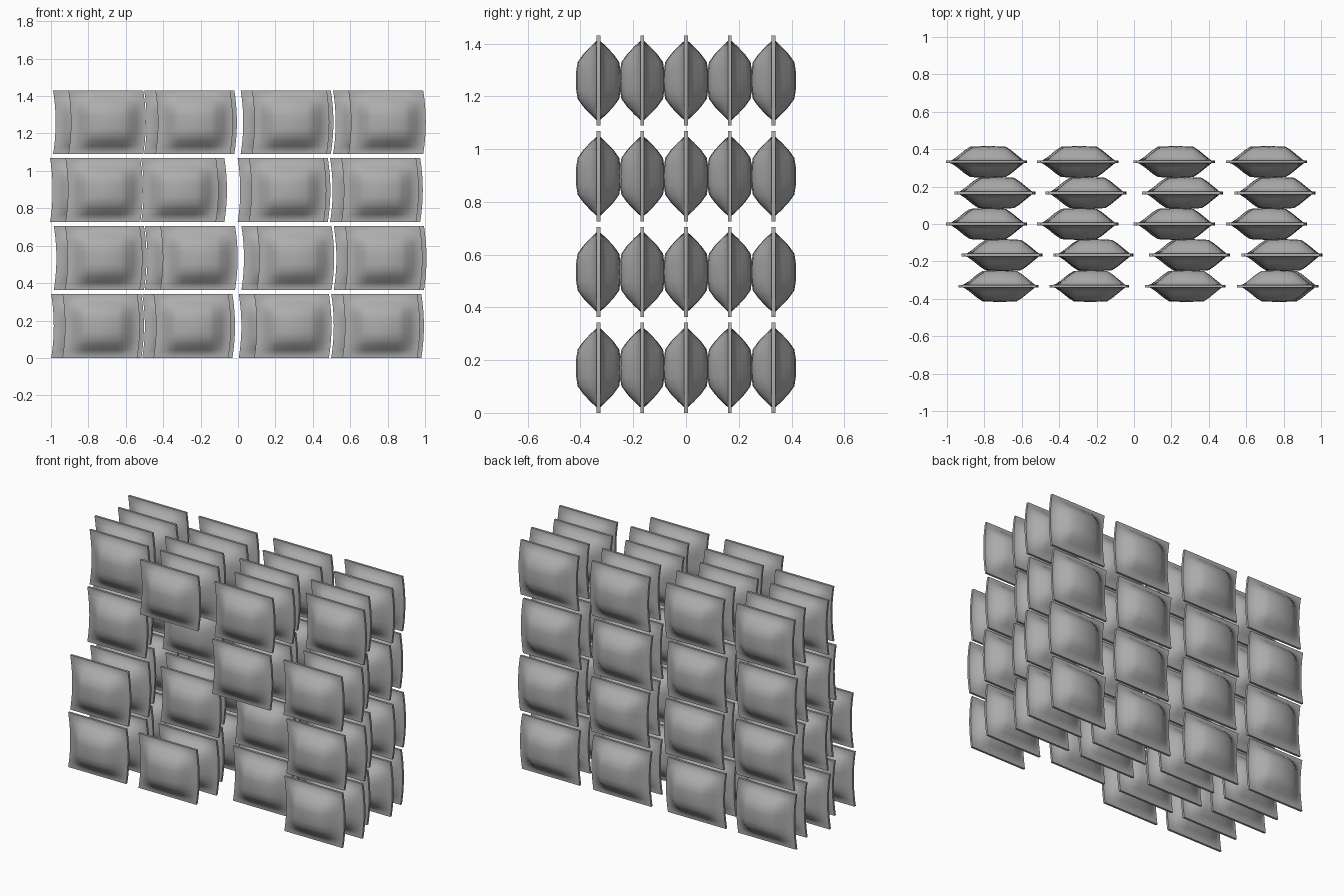
import bpy, bmesh, math

cube = bpy.data.objects.get("Cube")
if cube:
    bpy.data.objects.remove(cube, do_unlink=True)

# Single plain grey wrapper colour
grey = bpy.data.materials.new("wrapper_grey")
grey.use_nodes = True
colour = (0.42, 0.42, 0.42, 1)
grey.diffuse_color = colour
grey.node_tree.nodes["Principled BSDF"].inputs["Base Color"].default_value = colour

FIN, BULGE, BEND = 0.007, 0.078, 0.014


def mirrored(half):
    """Mirror (position, fullness) pairs listed from the rim to the middle."""
    return [(-p, f) for p, f in half] + [(p, f) for p, f in half[-2::-1]]


# Fullness across the width and up the height of a packet
ACROSS = mirrored([(0.2, 0), (0.182, 0), (0.15, 0.33), (0.115, 0.7), (0.085, 0.95), (0, 1)])
UP = mirrored([(0.171, 0), (0.15, 0), (0.128, 0.3), (0.1, 0.64),
               (0.07, 0.92), (0.035, 0.99), (0, 1)])


def packet_mesh():
    """Two bulging sheets joined by a thin sealed rim."""
    bm = bmesh.new()
    sheets = []
    for side in (-1, 1):
        grid = []
        for z, fz in UP:
            shift = BEND * (1 - (z / UP[-1][0]) ** 2)
            grid.append([bm.verts.new((x + shift, side * (FIN + BULGE * fx * fz), z))
                         for x, fx in ACROSS])
        for low, high in zip(grid, grid[1:]):
            for i in range(len(low) - 1):
                bm.faces.new((low[i], low[i + 1], high[i + 1], high[i]))
        sheets.append(grid)

    def outline(g):
        return (g[0] + [r[-1] for r in g[1:-1]] + g[-1][::-1]
                + [r[0] for r in g[-2:0:-1]])

    front, back = map(outline, sheets)
    for i in range(len(front)):
        bm.faces.new((front[i - 1], front[i], back[i], back[i - 1]))
    bmesh.ops.recalc_face_normals(bm, faces=bm.faces)
    for f in bm.faces:
        f.smooth = True
    for e in bm.edges:
        e.smooth = e.calc_face_angle(0) < math.radians(50)
    mesh = bpy.data.meshes.new("packet")
    bm.to_mesh(mesh)
    bm.free()
    mesh.materials.append(grey)
    return mesh


# Stacked display: columns, rows from front to back, levels from the bottom
COLUMNS = (-0.8, -0.313, 0.203, 0.697)
ROW_SHIFT = (0.06, 0.082, 0, 0.045, 0)
LEVEL_SHIFT = (0.006, 0.02, 0, 0.016)

# Gaps as (level, row, column)
GAPS = {(3, 0, 0), (3, 0, 3), (2, 0, 0), (2, 0, 1), (2, 1, 1),
        (1, 0, 1), (1, 0, 2), (0, 0, 2)}

mesh = packet_mesh()
for level, level_shift in enumerate(LEVEL_SHIFT):
    for row, row_shift in enumerate(ROW_SHIFT):
        for col, x in enumerate(COLUMNS):
            if (level, row, col) in GAPS:
                continue
            ob = bpy.data.objects.new(f"packet_{level + 1}_{row + 1}_{col + 1}", mesh)
            ob.location = (x + row_shift + level_shift - 0.005,
                           (row - 2) * 0.166, 0.171 + level * 0.363)
            bpy.context.collection.objects.link(ob)
